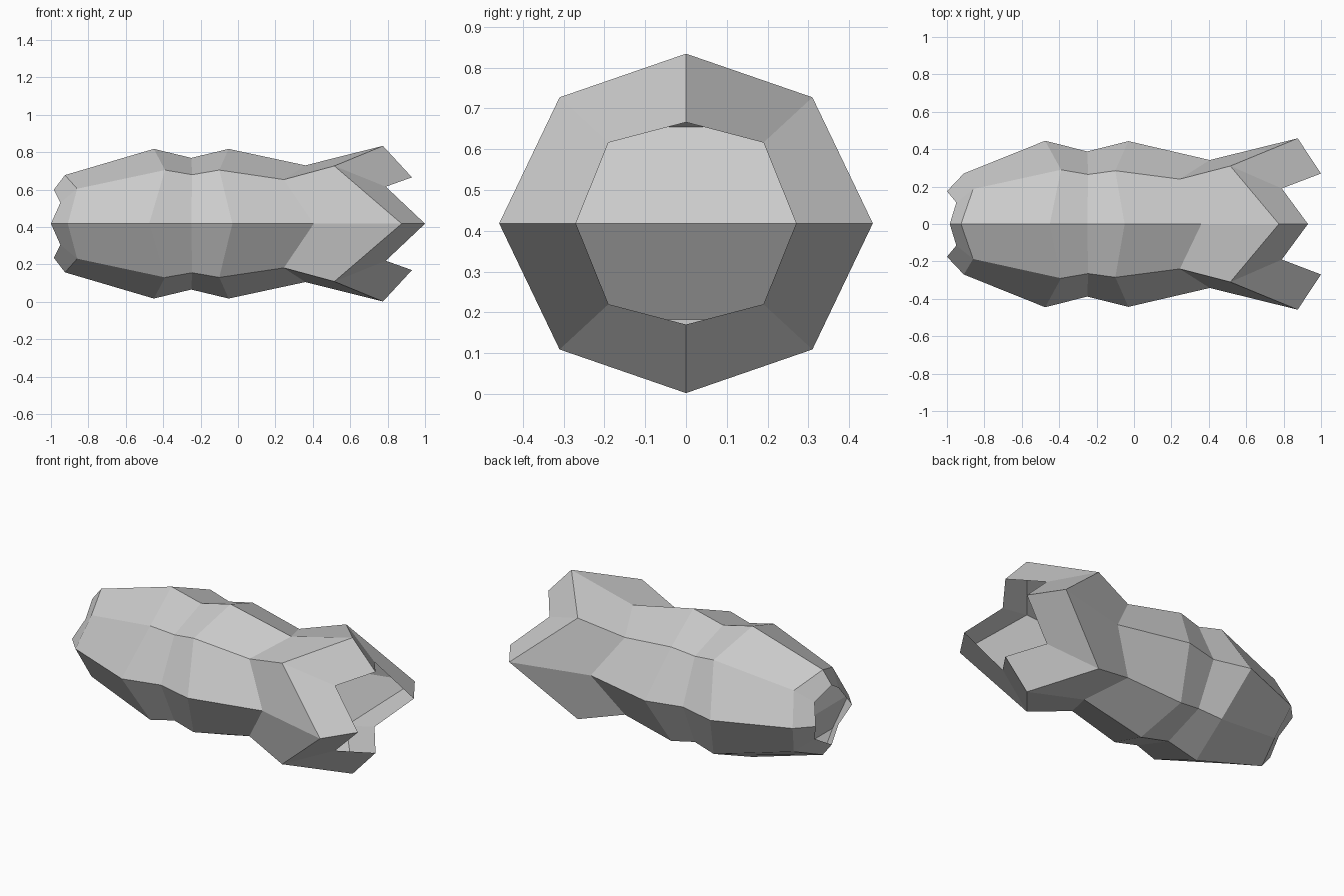
import bpy, bmesh

if "Cube" in bpy.data.objects:
    bpy.data.objects.remove(bpy.data.objects["Cube"])

ZC = 0.418  # height of the long axis

# Eight-sided rings: top/bottom (x, r), sides (x, r), diagonals (x, y, z)
RINGS = [
    ((-0.985, 0.182), (-1.00, 0.175), (-0.95, 0.115, 0.112)),   # small lip
    ((-0.925, 0.26), (-0.91, 0.27), (-0.86, 0.187, 0.187)),
    ((-0.45, 0.40), (-0.475, 0.445), (-0.39, 0.29, 0.287)),     # rear bulge
    ((-0.25, 0.352), (-0.25, 0.388), (-0.245, 0.265, 0.262)),   # waist
    ((-0.05, 0.40), (-0.03, 0.443), (-0.10, 0.285, 0.287)),     # front bulge
    ((0.36, 0.312), (0.405, 0.342), (0.245, 0.24, 0.236)),      # neck
    ((0.775, 0.416), (0.875, 0.458), (0.515, 0.31, 0.309)),     # flare
    ((0.93, 0.248), (1.00, 0.27), (0.79, 0.19, 0.198)),         # petal tips
]


def ring_points(top, side, diag):
    (tx, tr), (sx, sr), (dx, dy, dz) = top, side, diag
    return [(sx, sr, 0), (dx, dy, dz), (tx, 0, tr), (dx, -dy, dz),
            (sx, -sr, 0), (dx, -dy, -dz), (tx, 0, -tr), (dx, dy, -dz)]


bm = bmesh.new()
rings = [[bm.verts.new((x, y, z + ZC)) for x, y, z in ring_points(*r)] for r in RINGS]

# Skin between neighbouring rings
for a, b in zip(rings, rings[1:]):
    for i in range(8):
        j = (i + 1) % 8
        bm.faces.new((a[i], a[j], b[j], b[i]))


# Recessed end walls, folded along the horizontal centre line
def end_wall(r, flip):
    for ids in ((0, 1, 3, 4), (1, 2, 3), (4, 5, 7, 0), (5, 6, 7)):
        vs = [r[i] for i in ids]
        bm.faces.new(vs[::-1] if flip else vs)


# Looking along the axis the rings run the same way round at both ends
end_wall(rings[1], True)
end_wall(rings[5], False)

# Orient the skin outward
bm.normal_update()
for f in bm.faces:
    c = f.calc_center_median()
    xs = [v.co.x for v in f.verts]
    radial = f.normal.y * c.y + f.normal.z * (c.z - ZC)
    is_wall = all(v in rings[1] for v in f.verts) or all(v in rings[5] for v in f.verts)
    if is_wall:
        if f.normal.x * c.x < 0:
            f.normal_flip()
    elif radial < 0:
        f.normal_flip()

mesh = bpy.data.meshes.new("faceted_pod")
bm.to_mesh(mesh)
bm.free()
obj = bpy.data.objects.new("faceted_pod", mesh)
bpy.context.collection.objects.link(obj)
